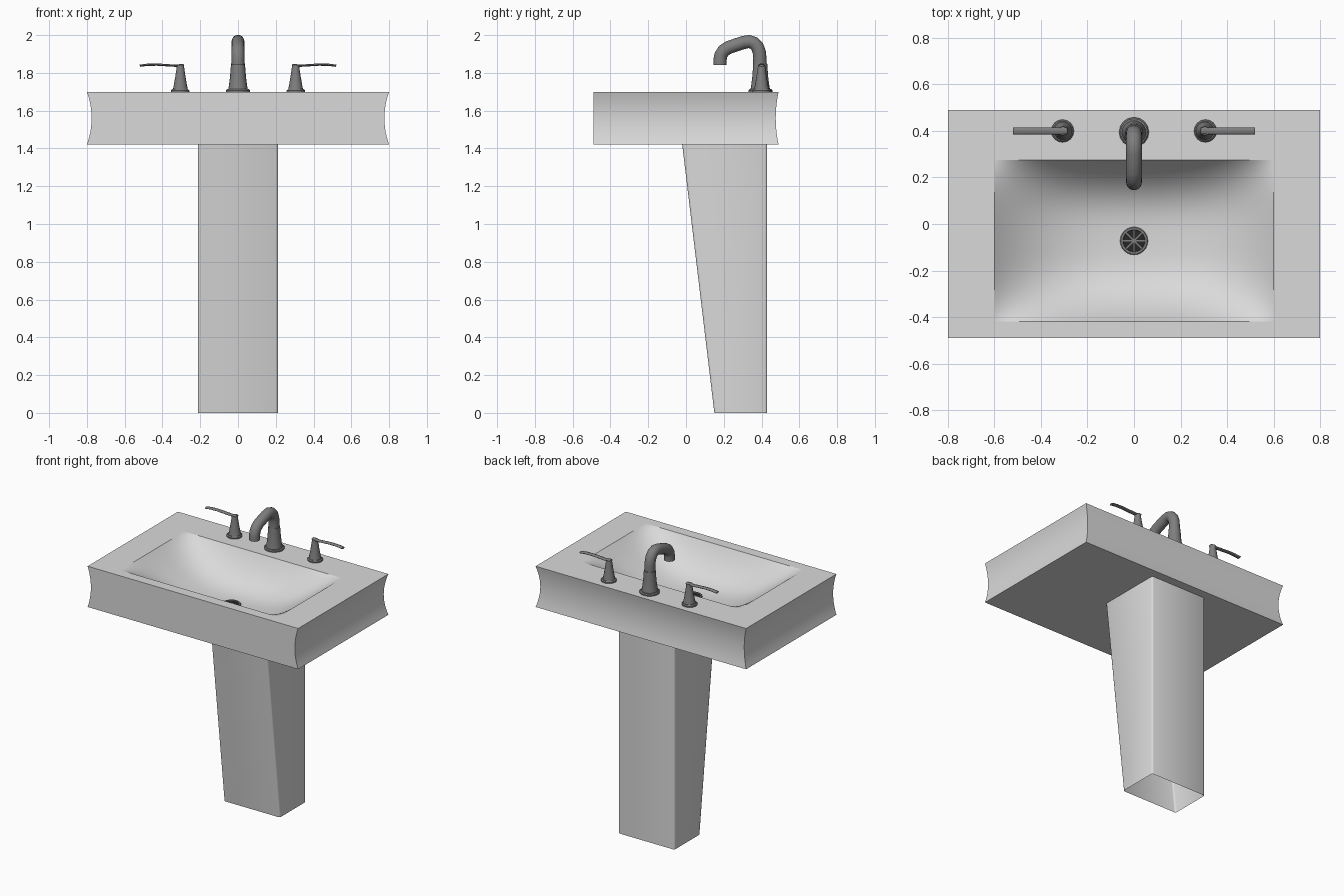
import bpy, bmesh, math
from mathutils import Vector

if "Cube" in bpy.data.objects:
    bpy.data.objects.remove(bpy.data.objects["Cube"])


def material(name, rgb):
    m = bpy.data.materials.new(name)
    m.diffuse_color = (*rgb, 1)
    m.use_nodes = True
    m.node_tree.nodes["Principled BSDF"].inputs["Base Color"].default_value = m.diffuse_color
    return m


PORCELAIN = material("porcelain", (0.70, 0.70, 0.70))
METAL = material("brushed metal", (0.21, 0.21, 0.21))
DARK = material("drain black", (0.02, 0.02, 0.02))


def finish(bm, name, mat, angle=40, fix=True):
    if fix:
        bmesh.ops.recalc_face_normals(bm, faces=bm.faces)
    me = bpy.data.meshes.new(name)
    bm.to_mesh(me)
    bm.free()
    me.materials.append(mat)
    ob = bpy.data.objects.new(name, me)
    bpy.context.collection.objects.link(ob)
    bpy.ops.object.select_all(action='DESELECT')
    ob.select_set(True)
    bpy.context.view_layer.objects.active = ob
    bpy.ops.object.shade_smooth_by_angle(angle=math.radians(angle))
    return ob


def loft(bm, rings, caps=(True, True)):
    vs = [[bm.verts.new(p) for p in r] for r in rings]
    n = len(vs[0])
    for a, b in zip(vs, vs[1:]):
        for i in range(n):
            bm.faces.new((a[i], a[(i + 1) % n], b[(i + 1) % n], b[i]))
    if caps[0]:
        bm.faces.new(vs[0][::-1])
    if caps[1]:
        bm.faces.new(vs[-1])
    return vs


def lathe(name, mat, cx, cy, profile, n=16):
    bm = bmesh.new()
    loft(bm, [[(cx + r * math.cos(2 * math.pi * i / n), cy + r * math.sin(2 * math.pi * i / n), z)
               for i in range(n)] for r, z in profile])
    return finish(bm, name, mat)


def sweep(name, mat, pts, side, r_side, r_up, n=16):
    # elliptical section swept along a planar path
    bm = bmesh.new()
    pts = [Vector(p) for p in pts]
    side = Vector(side)
    rings = []
    for i, p in enumerate(pts):
        t = (pts[min(i + 1, len(pts) - 1)] - pts[max(i - 1, 0)]).normalized()
        up = t.cross(side)
        rings.append([p + side * r_side * math.cos(2 * math.pi * k / n)
                      + up * r_up * math.sin(2 * math.pi * k / n) for k in range(n)])
    loft(bm, rings)
    return finish(bm, name, mat)


# Basin body: sides and back curve inwards, front stays straight
Z0, Z1 = 1.42, 1.70
X0, Y0, Y1 = 0.60, -0.42, 0.275
bm = bmesh.new()
rings = []
for i in range(13):
    t = i / 12
    c = 1 - (2 * t - 1) ** 2
    x, yb, z = 0.80 - 0.025 * c, 0.49 - 0.015 * c, Z0 + (Z1 - Z0) * t
    rings.append([(-x, -0.49, z), (x, -0.49, z), (x, yb, z), (-x, yb, z)])
rings.append([(-X0, Y0, Z1), (X0, Y0, Z1), (X0, Y1, Z1), (-X0, Y1, Z1)])
loft(bm, rings, caps=(True, False))
finish(bm, "basin_body", PORCELAIN, 30)

# Bowl: smooth scoop below the rim
DEPTH = 0.21
NX, NY = 48, 36
bm = bmesh.new()
grid = []
for j in range(NY + 1):
    v = -math.cos(math.pi * j / NY)
    row = []
    for i in range(NX + 1):
        u = -math.cos(math.pi * i / NX)
        d = DEPTH * (1 - abs(u) ** 2.6) * (1 - abs(v) ** 3)
        row.append(bm.verts.new((X0 * u, (Y0 + Y1) / 2 + (Y1 - Y0) / 2 * v, Z1 - d)))
    grid.append(row)
for j in range(NY):
    for i in range(NX):
        bm.faces.new((grid[j][i], grid[j][i + 1], grid[j + 1][i + 1], grid[j + 1][i]))
finish(bm, "bowl", PORCELAIN, 60, fix=False)

# Pedestal: open below, vertical back, sloping front
bm = bmesh.new()
W, B = 0.213, 0.43
loft(bm, [[(-W, f, z), (W, f, z), (W, B, z), (-W, B, z)] for f, z in ((0.15, 0), (-0.02, 1.42))],
     caps=(False, False))
upright = [e for e in bm.edges if abs(e.verts[0].co.z - e.verts[1].co.z) > 1]
bmesh.ops.bevel(bm, geom=upright, offset=0.012, segments=2, profile=0.5, affect='EDGES')
finish(bm, "pedestal", PORCELAIN, 60)

# Drain: dark well, ring and spokes
DY, DZ = (Y0 + Y1) / 2, Z1 - DEPTH
lathe("drain_well", DARK, 0, DY, [(0.055, DZ - 0.01), (0.055, DZ + 0.004)], 24)
bm = bmesh.new()
n = 24
prof = [(0.060, -0.01), (0.060, 0.006), (0.057, 0.009), (0.048, 0.009), (0.046, 0.002)]
loft(bm, [[(r * math.cos(2 * math.pi * k / n), DY + r * math.sin(2 * math.pi * k / n), DZ + z)
           for k in range(n)] for r, z in prof], caps=(False, False))
finish(bm, "drain_ring", METAL)
bm = bmesh.new()
for k in range(4):
    a = math.pi * k / 4
    d, s = Vector((math.cos(a), math.sin(a), 0)), Vector((-math.sin(a), math.cos(a), 0))
    c = Vector((0, DY, DZ))
    loft(bm, [[c + d * p * 0.05 + s * q * 0.003 + Vector((0, 0, z))
               for p, q in ((-1, -1), (1, -1), (1, 1), (-1, 1))] for z in (0.002, 0.008)])
finish(bm, "drain_spokes", METAL)

# Spout: flared column and bent tube
lathe("spout_base", METAL, 0, 0.395, [(0.064, 1.698), (0.064, 1.708), (0.058, 1.714)])
lathe("spout_column", METAL, 0, 0.393, [(0.052, 1.71), (0.047, 1.74), (0.042, 1.78),
                                        (0.039, 1.82), (0.037, 1.85)], 20)
sweep("spout_tube", METAL,
      [(0, y, z) for y, z in ((0.391, 1.84), (0.391, 1.88), (0.388, 1.91), (0.378, 1.938),
                              (0.36, 1.957), (0.335, 1.966), (0.305, 1.961), (0.265, 1.948),
                              (0.225, 1.934), (0.20, 1.918), (0.185, 1.895), (0.18, 1.87),
                              (0.18, 1.842))], (1, 0, 0), 0.034, 0.035, 20)

# Handles: flared post with a thin lever pointing outwards
for s, tag in ((-1, "left"), (1, "right")):
    lathe(tag + "_handle_base", METAL, s * 0.307, 0.40, [(0.049, 1.698), (0.049, 1.708), (0.043, 1.714)])
    lathe(tag + "_handle_post", METAL, s * 0.305, 0.40,
          [(0.040, 1.71), (0.034, 1.74), (0.027, 1.78), (0.021, 1.82), (0.019, 1.843)])
    sweep(tag + "_lever", METAL,
          [(s * x, 0.40, z) for x, z in ((0.287, 1.842), (0.33, 1.838), (0.38, 1.841),
                                         (0.43, 1.844), (0.48, 1.843), (0.52, 1.838))],
          (0, 1, 0), 0.015, 0.006, 12)
